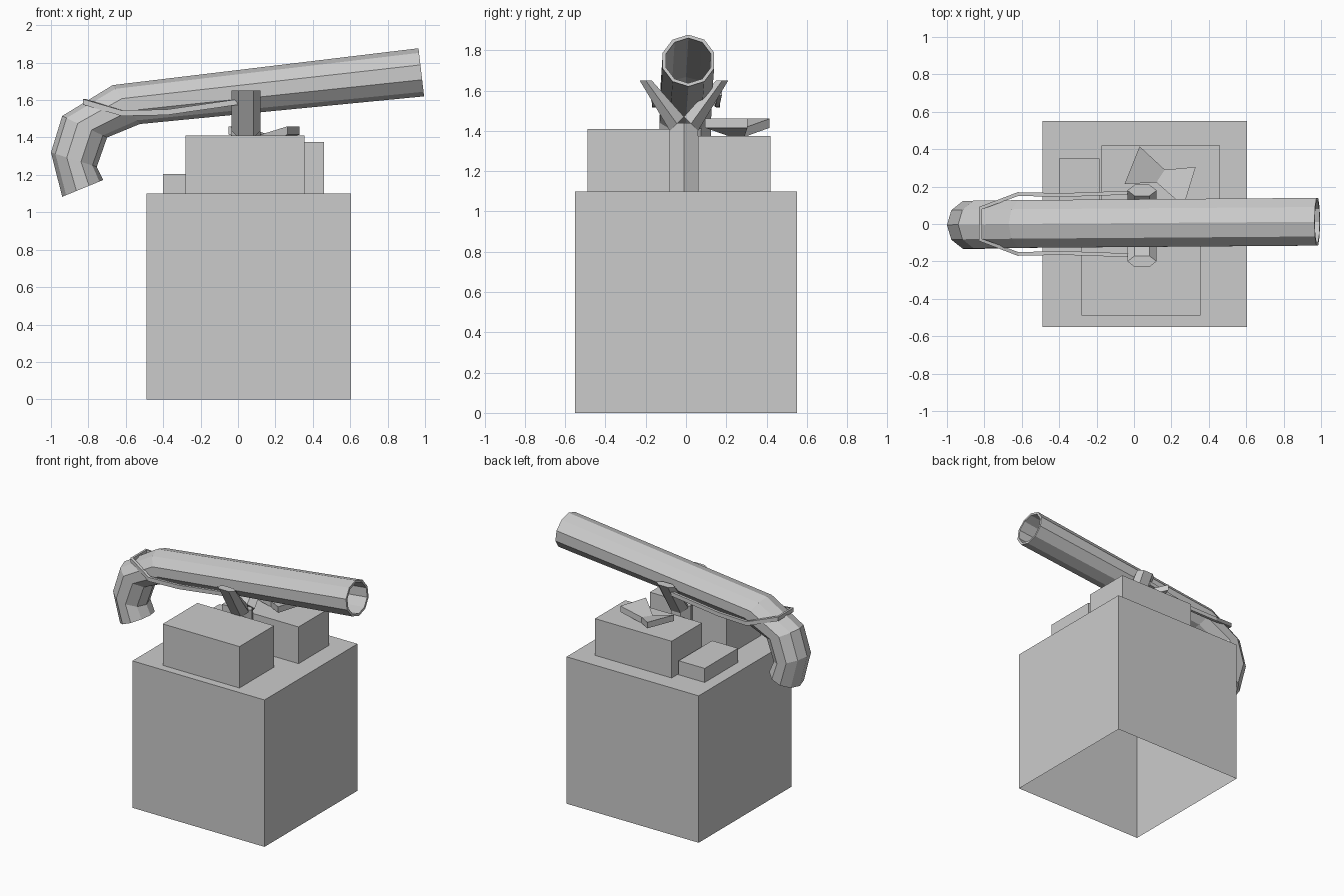
import bpy, bmesh, math
from mathutils import Vector as V

if "Cube" in bpy.data.objects:
    bpy.data.objects.remove(bpy.data.objects["Cube"])


def finish(name, bm):
    bmesh.ops.recalc_face_normals(bm, faces=bm.faces)
    me = bpy.data.meshes.new(name)
    bm.to_mesh(me)
    bm.free()
    ob = bpy.data.objects.new(name, me)
    bpy.context.collection.objects.link(ob)
    return ob


def box(name, x0, x1, y0, y1, z0, z1, open_bottom=False):
    bm = bmesh.new()
    bmesh.ops.create_cube(bm, size=1)
    for v in bm.verts:
        v.co = V(((x0, x1)[v.co.x > 0], (y0, y1)[v.co.y > 0], (z0, z1)[v.co.z > 0]))
    ob = finish(name, bm)
    if open_bottom:
        bm = bmesh.new()
        bm.from_mesh(ob.data)
        low = [f for f in bm.faces if f.normal.z < -0.5]
        bmesh.ops.delete(bm, geom=low, context='FACES_ONLY')
        bm.to_mesh(ob.data)
        bm.free()
    return ob


def ring(c, u, v, n):
    """n-sided cross-section around c spanned by u and v."""
    return [c + u * math.cos(a) + v * math.sin(a)
            for a in (2 * math.pi * i / n for i in range(n))]


def loft(name, rings, cyclic=False):
    """Skin between rings; ends are capped unless the loft closes on itself."""
    bm = bmesh.new()
    rows = [[bm.verts.new(p) for p in r] for r in rings]
    n = len(rows[0])
    pairs = list(zip(rows, rows[1:])) + ([(rows[-1], rows[0])] if cyclic else [])
    for a, b in pairs:
        for i in range(n):
            j = (i + 1) % n
            bm.faces.new((a[i], a[j], b[j], b[i]))
    if not cyclic:
        bm.faces.new(rows[0])
        bm.faces.new(rows[-1])
    return finish(name, bm)


# Crates: large base with open underside and three blocks on top
box("base_block", -0.49, 0.605, -0.55, 0.55, 0, 1.1, open_bottom=True)
box("front_block", -0.28, 0.355, -0.49, -0.08, 1.1, 1.41)
box("rear_block", -0.175, 0.46, 0.06, 0.42, 1.1, 1.375)
box("small_block", -0.40, -0.185, -0.045, 0.35, 1.1, 1.205)

# Barrel: hollow ten-sided tube, each station given as (top x, z, bottom x, z, y centre)
stations = [(-0.94, 1.083, -0.72, 1.173, -0.005),
            (-1.0, 1.32, -0.755, 1.243, -0.005),
            (-0.94, 1.515, -0.70, 1.40, -0.003),
            (-0.67, 1.68, -0.525, 1.472, 0.0),
            (0.965, 1.877, 0.995, 1.62, 0.012)]


def tube_rings(scale):
    out = []
    for tx, tz, bx, bz, y in stations:
        top, bot = V((tx, y, tz)), V((bx, y, bz))
        out.append(ring((top + bot) / 2, (top - bot) * scale / 2, V((0, 0.134 * scale, 0)), 10))
    return out


loft("curved_barrel", tube_rings(1) + tube_rings(0.87)[::-1], cyclic=True)

# Forked stand: hexagonal post with two prongs
SX, SY, HEX = 0.043, -0.01, V((0.078, 0, 0))


def hex_ring(y0, z0, y1, z1):
    a, b = V((SX, y0, z0)), V((SX, y1, z1))
    return ring((a + b) / 2, HEX, (b - a) / 2 / 0.866, 6)


loft("stand_post", [hex_ring(SY - 0.07, z, SY + 0.07, z) for z in (1.1, 1.44)])
for side, label in ((-1, "front"), (1, "rear")):
    loft(label + "_prong", [hex_ring(SY + side * 0.07, 1.40, SY, 1.47),
                            hex_ring(SY + side * 0.22, 1.65, SY + side * 0.16, 1.65)])

# Strap running from one prong round the back of the barrel to the other
half = [(0.0, 0.168, 1.59), (-0.38, 0.155, 1.535), (-0.62, 0.16, 1.53), (-0.82, 0.085, 1.59)]
path = [V(p) for p in half] + [V((x, -y, z)) for x, y, z in half[::-1]]
rings = []
for i, p in enumerate(path):
    d = path[min(i + 1, len(path) - 1)] - path[max(i - 1, 0)]
    side = V((d.y, -d.x, 0)).normalized() * 0.01
    up = V((0, 0, 0.015))
    rings.append([p + side + up, p - side + up, p - side - up, p + side - up])
loft("strap", rings)

# Bow-shaped slab: pinched waist on the block, both wide ends raised
bow = [[(0.03, 0.415, 1.46), (-0.05, 0.214, 1.46)],
       [(0.165, 0.29, 1.415), (0.12, 0.222, 1.415)],
       [(0.33, 0.305, 1.46), (0.265, 0.095, 1.46)]]
loft("bow_slab", [[V(a), V(b), V(b) - V((0, 0, 0.045)), V(a) - V((0, 0, 0.045))] for a, b in bow])
